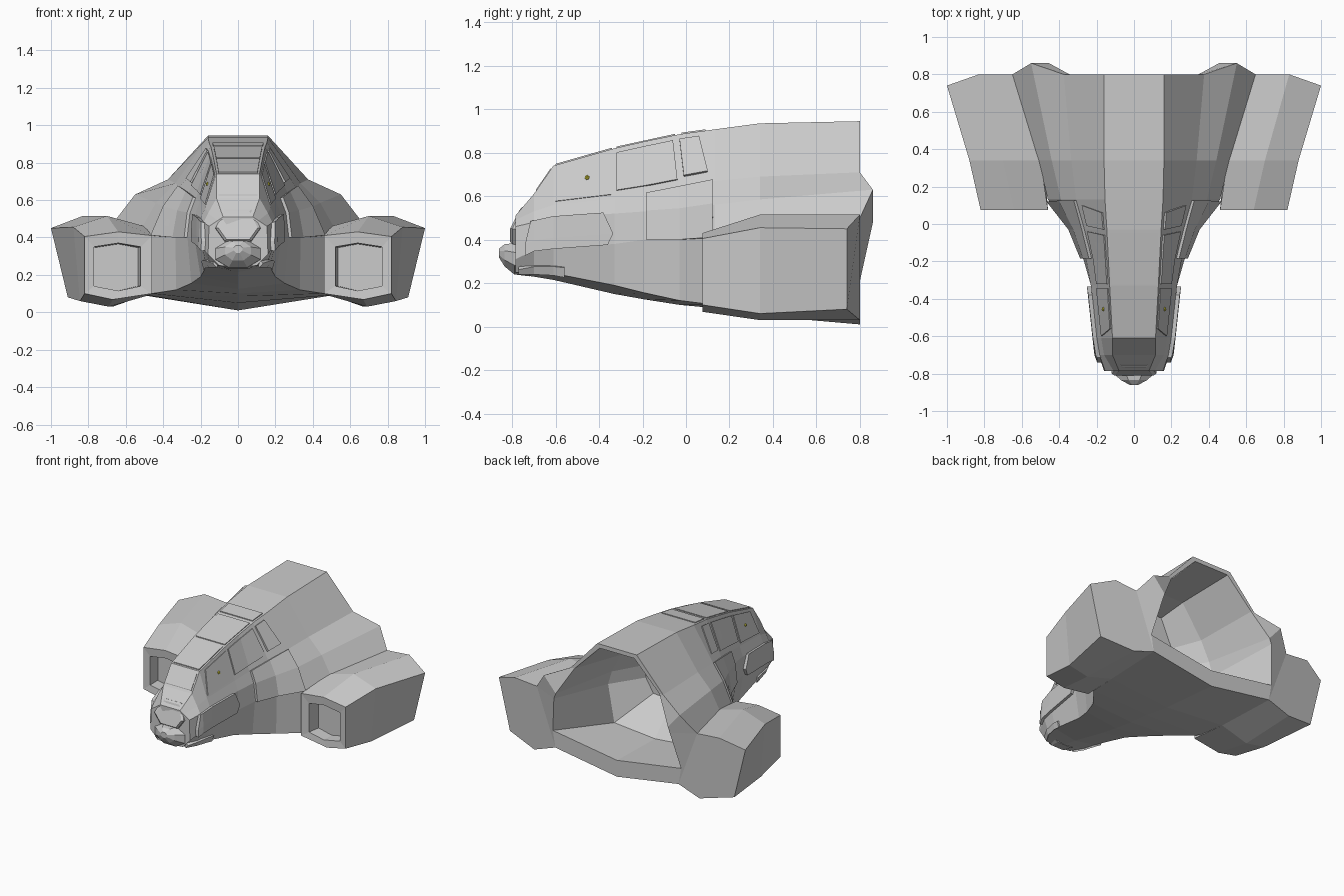
import bpy, bmesh, math
from mathutils import Vector

if "Cube" in bpy.data.objects:
    bpy.data.objects.remove(bpy.data.objects["Cube"])


def finish(name, bm, mirror=False, color=None):
    bmesh.ops.recalc_face_normals(bm, faces=bm.faces)
    me = bpy.data.meshes.new(name)
    bm.to_mesh(me)
    bm.free()
    ob = bpy.data.objects.new(name, me)
    bpy.context.collection.objects.link(ob)
    if mirror:
        ob.modifiers.new("Mirror", 'MIRROR')
    if color:
        mat = bpy.data.materials.new(name)
        mat.diffuse_color = color
        mat.use_nodes = True
        mat.node_tree.nodes["Principled BSDF"].inputs["Base Color"].default_value = mat.diffuse_color
        me.materials.append(mat)
    return ob


def loft(name, rings, mirror=False):
    """Skin a list of equal-length point rings and cap both ends."""
    bm = bmesh.new()
    vs = [[bm.verts.new(p) for p in r] for r in rings]
    n = len(rings[0])
    for a, b in zip(vs, vs[1:]):
        for i in range(n):
            j = (i + 1) % n
            bm.faces.new((a[i], a[j], b[j], b[i]))
    bm.faces.new(vs[0])
    bm.faces.new(vs[-1])
    return finish(name, bm, mirror)


def at(y, pts):
    """Ring points (x, z) or (x, z, own y) placed at depth y."""
    return [Vector((p[0], p[2] if len(p) > 2 else y, p[1])) for p in pts]


# Hull half sections: keel, chine, side, shoulder, sill, roof edge
S = [
    at(-.785, [(0, .24), (.10, .25), (.16, .31), (.155, .46), (.11, .49), (.08, .51)]),
    at(-.70, [(0, .23), (.15, .25), (.19, .35), (.185, .48), (.16, .53), (.115, .61)]),
    at(-.61, [(0, .215), (.17, .245), (.20, .36), (.20, .50), (.175, .56), (.115, .74)]),
    at(-.33, [(0, .15), (.20, .19), (.23, .38), (.23, .52), (.205, .59), (.13, .82)]),
    at(-.19, [(0, .125), (.25, .155), (.27, .40), (.255, .53), (.225, .61), (.137, .852)]),
    at(-.03, [(0, .10), (.33, .12), (.335, .40), (.31, .54), (.265, .64), (.145, .885)]),
    at(.13, [(0, .085), (.46, .10), (.46, .41), (.39, .56), (.31, .67), (.155, .907)]),
    at(.34, [(0, .05), (.48, .09), (.51, .46), (.44, .585), (.335, .69), (.16, .935)]),
    at(.80, [(0, .01), (.50, .09), (.65, .50), (.55, .63, .86), (.375, .71), (.16, .945)]),
]
# Cargo bay: rear rim, then inner walls running forward
BAY = [
    at(.80, [(0, .13), (.52, .21), (.47, .48, .86), (.455, .52, .86), (.345, .71), (.14, .915)]),
    at(.36, [(0, .12), (.33, .15), (.38, .42), (.35, .52), (.28, .66), (.12, .89)]),
    at(.15, [(0, .32), (.16, .33), (.22, .43), (.23, .52), (.2, .66), (.11, .86)]),
]


def full(half):
    return half + [Vector((-p.x, p.y, p.z)) for p in reversed(half[1:])]


loft("hull", [full(s) for s in S + BAY])


def hull_point(y, k):
    """Point on the hull side at depth y and profile position k (0 keel .. 5 roof)."""
    for a, b in zip(S, S[1:]):
        if y <= b[1].y:
            break
    i = min(int(k), 4)
    f = k - i
    t = (y - a[1].y) / (b[1].y - a[1].y)
    return (a[i].lerp(a[i + 1], f)).lerp(b[i].lerp(b[i + 1], f), t)


def panel(name, corners, ks, lift, ys_extra=()):
    """Raised plate following the hull: corners = (y front, y rear) at each ks row."""
    bm = bmesh.new()
    rows = []
    for (y0, y1), k in zip(corners, ks):
        row = []
        for y in [y0, *ys_extra, y1]:
            p = hull_point(y, k)
            d = hull_point(y, min(k + .1, 5)) - hull_point(y, max(k - .1, 0))
            out = Vector((d.z, 0, -d.x)).normalized()
            row.append((bm.verts.new(p + out * lift), bm.verts.new(p - out * .01)))
        rows.append(row)
    for layer in (0, 1):
        for a, b in zip(rows, rows[1:]):
            for i in range(len(a) - 1):
                bm.faces.new((a[i][layer], a[i + 1][layer], b[i + 1][layer], b[i][layer]))
    loop = rows[0] + [r[-1] for r in rows[1:-1]] + rows[-1][::-1] + [r[0] for r in rows[-2:0:-1]]
    for p, q in zip(loop, loop[1:] + loop[:1]):
        bm.faces.new((p[0], q[0], q[1], p[1]))
    return finish(name, bm, True)


# Side glazing, doors and cheek fairings
panel("front_side_window", [(-.60, -.345), (-.56, -.345)], [4.08, 4.9], .006)
panel("middle_side_window", [(-.32, -.04), (-.32, -.06)], [4.15, 4.9], .008, (-.19,))
panel("rear_side_window", [(-.01, .10), (-.03, .06)], [4.2, 4.9], .01)
panel("side_door", [(-.185, .12), (-.185, .125), (-.185, .125)], [2.0, 3.0, 4.0], .016, (-.03,))
panel("cheek_fairing", [(-.74, -.36), (-.74, -.335), (-.715, -.38)], [2.0, 2.35, 3.05], .022, (-.70, -.61))
panel("chin_skid", [(-.77, -.56), (-.77, -.56)], [1.0, 1.3], .012, (-.70, -.61))


# Roof glazing strips
def roof_panel(name, y0, y1):
    rings = []
    for dz in (-.01, .006):
        ring = []
        for y, s in ((y0, 1), (y1, 1), (y1, -1), (y0, -1)):
            p = hull_point(y, 5)
            ring.append((p.x * s * .9, y, p.z + dz))
        rings.append(ring)
    loft(name, rings)


for i, (a, b) in enumerate([(-.69, -.62), (-.60, -.34), (-.32, -.05), (-.02, .09)]):
    roof_panel("roof_window_%d" % i, a, b)

# Hexagonal nose plate
hexa = [(.07, .38), (.12, .45), (.07, .55), (-.07, .55), (-.12, .45), (-.07, .38)]
tilt = lambda z: -.805 + max(0, z - .45) * .45
loft("nose_plate", [[(x, -.69, z - .02) for x, z in hexa],
                    [(x, tilt(z) + .006, z) for x, z in hexa],
                    [(x * .88, tilt(z) - .004, .46 + (z - .46) * .88) for x, z in hexa]])

# Faceted chin sensor
loft("chin_sensor", [[(rx * math.cos(t), y, zc + rz * math.sin(t))
                      for t in [math.pi * (i + .5) / 4 for i in range(8)]]
                     for y, rx, rz, zc in [(-.72, .15, .085, .31), (-.79, .13, .078, .312),
                                           (-.835, .075, .055, .328), (-.86, .025, .022, .338)]])

# Engine nacelles with recessed intakes
mouth = [(.52, .35), (.64, .37), (.77, .35), (.77, .14), (.64, .115), (.52, .14)]
loft("nacelle", [
    at(.17, [(.535, .345), (.64, .365), (.77, .345), (.77, .14), (.64, .115), (.535, .14)]),
    at(.08, mouth),
    at(.075, [(.46, .41), (.64, .43), (.82, .405), (.82, .10), (.67, .068), (.46, .10)]),
    at(.34, [(.50, .46), (.70, .515), (.88, .455), (.845, .06), (.69, .03), (.48, .09)]),
    at(.80, [(.65, .50), (.83, .515), (1.0, .45, .74), (.91, .08, .74), (.67, .03), (.50, .09)]),
], True)

# Yellow marker lights
bm = bmesh.new()
bmesh.ops.create_icosphere(bm, subdivisions=1, radius=.012)
bmesh.ops.translate(bm, verts=bm.verts, vec=(.162, -.455, .685))
finish("marker_light", bm, True, (.75, .7, .05, 1))
